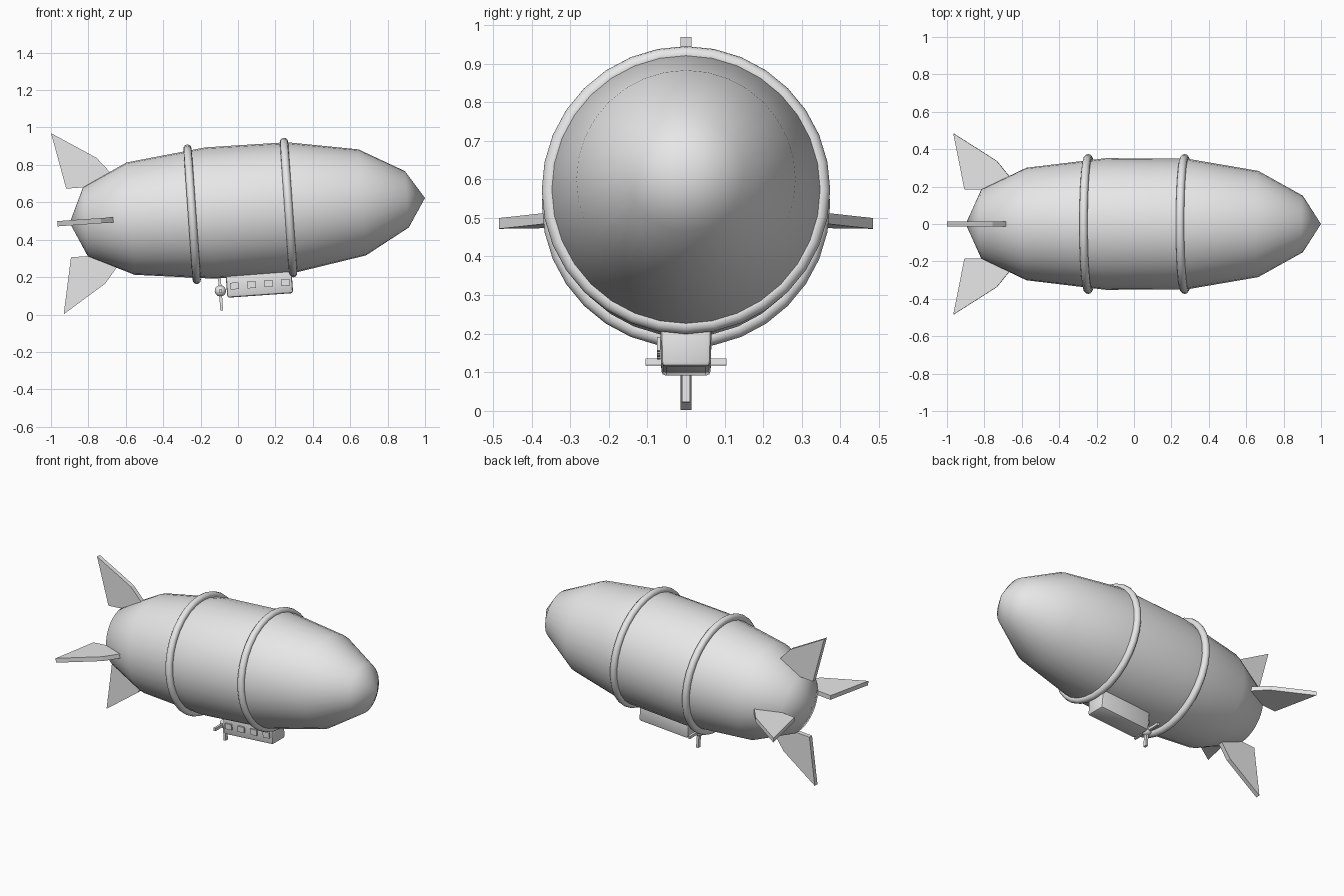
import bpy, bmesh, math
from mathutils import Matrix, Vector

if "Cube" in bpy.data.objects:
    bpy.data.objects.remove(bpy.data.objects["Cube"])

# Everything is built level along x, then pitched nose-up around the hull axis
PITCH = Matrix.Translation((0, 0, 0.553)) @ Matrix.Rotation(math.radians(-4), 4, 'Y')

grey = bpy.data.materials.new("light_grey")
grey.diffuse_color = (0.8, 0.8, 0.8, 1)
grey.use_nodes = True
grey.node_tree.nodes["Principled BSDF"].inputs["Base Color"].default_value = grey.diffuse_color


def finish(name, bm, smooth=False):
    bmesh.ops.recalc_face_normals(bm, faces=bm.faces)
    bm.transform(PITCH)
    for f in bm.faces:
        f.smooth = smooth
    me = bpy.data.meshes.new(name)
    bm.to_mesh(me)
    bm.free()
    me.materials.append(grey)
    ob = bpy.data.objects.new(name, me)
    bpy.context.collection.objects.link(ob)
    return ob


def lathe(bm, profile, closed=False, n=32):
    """Revolve (x, radius) points around the x axis."""
    rows = []
    for x, r in profile:
        if r == 0:
            rows.append([bm.verts.new((x, 0, 0))] * n)
        else:
            rows.append([bm.verts.new((x, r * math.sin(2 * math.pi * i / n),
                                       r * math.cos(2 * math.pi * i / n))) for i in range(n)])
    pairs = list(zip(rows, rows[1:])) + ([(rows[-1], rows[0])] if closed else [])
    for a, b in pairs:
        for i in range(n):
            j = (i + 1) % n
            bm.faces.new(list(dict.fromkeys((a[i], a[j], b[j], b[i]))))


def box(bm, center, size):
    m = Matrix.Translation(center) @ Matrix.Diagonal((*size, 1))
    return bmesh.ops.create_cube(bm, size=1, matrix=m)["verts"]


# Gas envelope
bm = bmesh.new()
lathe(bm, [(-0.902, 0), (-0.817, 0.186), (-0.576, 0.301), (-0.15, 0.352),
           (0.286, 0.349), (0.666, 0.284), (0.905, 0.151), (1.002, 0)])
finish("envelope", bm, True)

# Hoops round the envelope
for name, u in (("rear_hoop", -0.246), ("front_hoop", 0.271)):
    bm = bmesh.new()
    lathe(bm, [(u + 0.022 * math.cos(a), 0.352 + 0.022 * math.sin(a))
               for a in (2 * math.pi * k / 12 for k in range(12))], closed=True)
    finish(name, bm, True)

# Four tail fins
outline = [(-0.968, 0.485), (-0.908, 0.184), (-0.61, 0.184), (-0.735, 0.337)]
for k, name in enumerate(("top_fin", "left_fin", "bottom_fin", "right_fin")):
    bm = bmesh.new()
    face = bm.faces.new([bm.verts.new((u, -0.014, r)) for u, r in outline])
    ext = bmesh.ops.extrude_face_region(bm, geom=[face])
    bmesh.ops.translate(bm, vec=(0, 0.028, 0),
                        verts=[v for v in ext["geom"] if isinstance(v, bmesh.types.BMVert)])
    bm.transform(Matrix.Rotation(k * math.pi / 2, 4, 'X'))
    finish(name, bm)

# Gondola, slightly narrower at the bottom, with softened edges
bm = bmesh.new()
for v in box(bm, (0.087, 0, -0.395), (0.353, 0.134, 0.126)):
    if v.co.z < -0.4:
        v.co.y *= 0.95
bmesh.ops.bevel(bm, geom=bm.edges[:], offset=0.012, segments=2, profile=0.5, affect='EDGES')
gondola = finish("gondola", bm)
bpy.context.view_layer.objects.active = gondola
gondola.select_set(True)
bpy.ops.object.shade_smooth_by_angle(angle=math.radians(30))

# Four windows on the front side only
bm = bmesh.new()
for k in range(4):
    box(bm, (-0.046 + 0.0905 * k, -0.0705, -0.398), (0.046, 0.0095, 0.036))
finish("windows", bm)

# Propeller behind the gondola
hub = Vector((-0.124, 0, -0.419))
bm = bmesh.new()
bmesh.ops.create_uvsphere(bm, u_segments=16, v_segments=10, radius=0.03,
                          matrix=Matrix.Translation(hub))
finish("propeller_hub", bm, True)
bm = bmesh.new()
box(bm, hub, (0.015, 0.21, 0.018))
box(bm, hub, (0.015, 0.022, 0.21))
finish("propeller_blades", bm)
